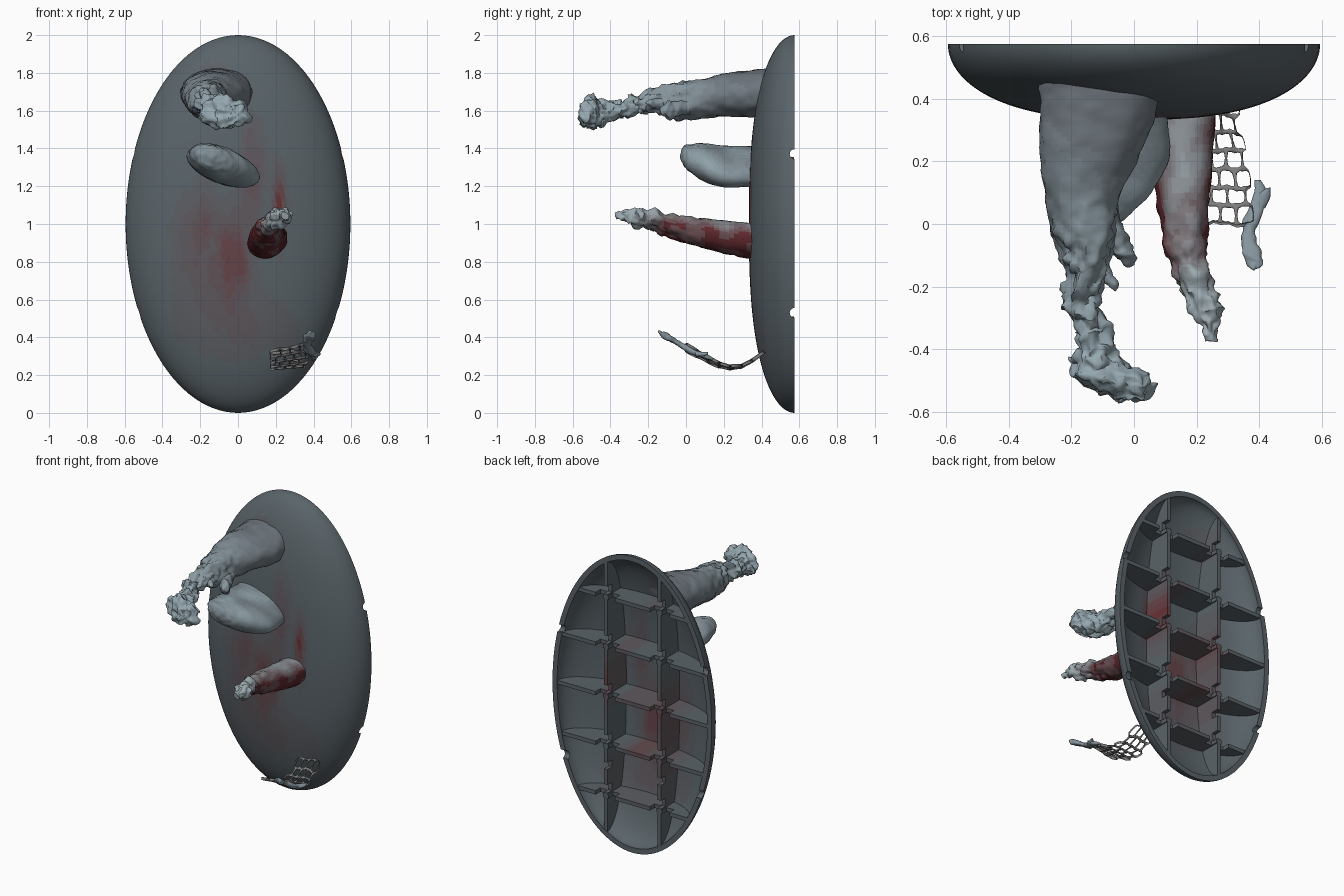
import bpy, bmesh, math, random
from mathutils import Vector, noise

if "Cube" in bpy.data.objects:
    bpy.data.objects.remove(bpy.data.objects["Cube"])

random.seed(4)
RX, RZ, BACK = 0.595, 1.0, 0.575


def clamp(v):
    return max(0.0, min(1.0, v))


def ramp(name, c0, c1, n=8):
    mats = []
    for i in range(n):
        t = i / (n - 1)
        m = bpy.data.materials.new(f"{name}_{i}")
        m.diffuse_color = [a + (b - a) * t for a, b in zip(c0, c1)] + [1]
        m.use_nodes = True
        m.node_tree.nodes["Principled BSDF"].inputs["Base Color"].default_value = m.diffuse_color
        mats.append(m)
    return mats


def paint(ob, mats, fn):
    for m in mats:
        ob.data.materials.append(m)
    for p in ob.data.polygons:
        p.material_index = round(clamp(fn(p.center)) * (len(mats) - 1))


def make(name, verts, faces, angle=40):
    me = bpy.data.meshes.new(name)
    me.from_pydata(verts, [], faces)
    bm = bmesh.new()
    bm.from_mesh(me)
    bmesh.ops.recalc_face_normals(bm, faces=bm.faces)
    bm.to_mesh(me)
    bm.free()
    ob = bpy.data.objects.new(name, me)
    bpy.context.collection.objects.link(ob)
    bpy.context.view_layer.objects.active = ob
    ob.select_set(True)
    bpy.ops.object.shade_smooth_by_angle(angle=math.radians(angle))
    ob.select_set(False)
    return ob


def tube(rings, n):
    # faces joining rings of n vertices, capped at both ends
    f = [(i * n + j, i * n + (j + 1) % n, (i + 1) * n + (j + 1) % n, (i + 1) * n + j)
         for i in range(rings - 1) for j in range(n)]
    return f + [tuple(range(n)), tuple(range((rings - 1) * n, rings * n))]


def dome(s, front):
    return BACK - (BACK - front) * math.sqrt(max(0, 1 - min(s, 1) ** 2.6))


def outer_y(x, z):
    return dome(math.hypot(x / RX, (z - 1) / RZ), 0.333)


def inner_y(x, z):
    return dome(math.hypot(x / (RX - .035), (z - 1) / (RZ - .035)), 0.363)


# Domed oval shell with a hollow back
N, K = 112, 34
ss = [max(0.005, math.sin(math.pi / 2 * i / K)) for i in range(K + 1)]
prof = [(RX * s, RZ * s, dome(s, .333)) for s in ss]
prof += [((RX - .035) * s, (RZ - .035) * s, dome(s, .363)) for s in reversed(ss)]
verts = [(a * math.cos(2 * math.pi * j / N), y, 1 + b * math.sin(2 * math.pi * j / N))
         for a, b, y in prof for j in range(N)]
shell = make("shell", verts, tube(len(prof), N))
blotches = [(-.02, .82, .09, .2, .9), (-.2, .9, .12, .25, .6), (.22, 1.1, .035, .2, .9),
            (.08, 1.3, .06, .25, .5), (0, .45, .3, .15, .3), (-.12, 1.75, .1, .12, .2)]


def stain(c):
    v = sum(w * math.exp(-((c.x - x) / a) ** 2 - ((c.z - z) / b) ** 2)
            for x, z, a, b, w in blotches)
    return v * (.85 + .6 * noise.noise(Vector((c.x * 14, 0, c.z * 4))))


skin = ramp("skin", (.10, .125, .14), (.14, .03, .035))
paint(shell, skin, stain)

# Notches in the rim on both sides
for z in (.53, 1.37):
    bpy.ops.mesh.primitive_cylinder_add(vertices=20, radius=.026, depth=1.6,
                                        location=(0, BACK, z), rotation=(0, math.pi / 2, 0))
    cut = bpy.context.object
    cut.name = "rim_notch_cutter"
    cut.hide_render = True
    cut.hide_set(True)
    mod = shell.modifiers.new("notch", "BOOLEAN")
    mod.operation, mod.object, mod.solver = "DIFFERENCE", cut, "EXACT"


# Stiffening ribs, notched next to every crossing
def rib(name, vertical, pos, notches):
    if vertical:
        half = (RZ - .02) * math.sqrt(1 - (pos / (RX - .02)) ** 2)
        mid = 1
    else:
        half = (RX - .02) * math.sqrt(1 - ((pos - 1) / (RZ - .02)) ** 2)
        mid = 0
    ts = [(mid + half * (i / 20 - 1), 0) for i in range(41)]
    for a, b in notches:
        if a > mid - half + .03 and b < mid + half - .03:
            ts = [t for t in ts if not a - .001 <= t[0] <= b + .001]
            ts += [(a - .0005, 0), (a, 1), (b, 1), (b + .0005, 0)]
    vs, th = [], .013
    for t, low in sorted(ts):
        x, z = (pos, t) if vertical else (t, pos)
        y0 = min(inner_y(x, z) - .008, BACK - .012)
        y1 = max(y0 + .004, BACK - .004 - .05 * low)
        for y, d in ((y0, -th), (y0, th), (y1, th), (y1, -th)):
            vs.append((x + d, y, z) if vertical else (x, y, z + d))
    ob = make(name, vs, tube(len(ts), 4), 20)
    paint(ob, skin, stain)


levels = [1 + i * .335 for i in range(-2, 3)]
for x in (-.2, .2):
    rib("upright_rib", True, x,
        [(z + .02, z + .075) for z in levels] + [(.51, .555)])
for z in levels:
    rib("cross_rib", False, z, [(-.275, -.22), (-.18, -.13), (.13, .18), (.22, .275)])


# Organic limbs: smooth lofts along y through (y, x, z, half width, half height)
def loft(name, secs, tilt, rough, mats, fn, n=40, sub=8):
    rows = []
    p = [secs[0]] + secs + [secs[-1]]
    for i in range(1, len(p) - 2):
        for k in range(sub):
            t = k / sub
            rows.append([.5 * (2 * b + (c - a) * t + (2 * a - 5 * b + 4 * c - d) * t * t
                               + (3 * b - a - 3 * c + d) * t ** 3)
                         for a, b, c, d in zip(*p[i - 1:i + 3])])
    rows.append(secs[-1])
    vs = []
    for y, xc, zc, rx, rz in rows:
        for j in range(n):
            a = 2 * math.pi * j / n
            u, w = rx * math.cos(a), rz * math.sin(a)
            d = Vector((u * math.cos(tilt) - w * math.sin(tilt), 0,
                        u * math.sin(tilt) + w * math.cos(tilt)))
            v = Vector((xc, y, zc)) + d
            amp = rough * (.25 + clamp((.12 - y) / .3))
            v += d.normalized() * amp * (noise.noise(v * 17) + .7 * noise.noise(v * 42))
            v.y += amp * .6 * noise.noise(v * 30 + Vector((5, 5, 5)))
            v.y = min(v.y, outer_y(v.x, v.z) + .015)
            vs.append(v)
    ob = make(name, vs, tube(len(rows), n), 60)
    paint(ob, mats, fn)


pale = ramp("pale", (.15, .175, .2), (.30, .39, .43))
gore = ramp("gore", (.11, .02, .025), (.33, .40, .43))


def toward_tip(c):
    return (.35 - c.y) / .8 + .25 * noise.noise(c * 7)


# Upper arm-like limb with a knobbed end and torn spurs
loft("upper_limb", [
    (.45, -.11, 1.70, .19, .125), (.35, -.115, 1.69, .185, .125), (.23, -.14, 1.685, .16, .115),
    (.07, -.165, 1.66, .115, .105), (-.05, -.155, 1.65, .095, .095), (-.15, -.155, 1.655, .06, .065),
    (-.27, -.165, 1.625, .065, .05), (-.36, -.13, 1.60, .05, .042), (-.44, -.115, 1.585, .085, .06),
    (-.49, -.075, 1.585, .12, .085), (-.54, -.03, 1.58, .075, .07), (-.57, -.015, 1.58, .012, .012)],
    0, .026, pale, toward_tip, n=48)
loft("upper_limb_spur", [
    (.02, -.09, 1.62, .04, .04), (-.05, -.06, 1.61, .04, .04), (-.1, -.025, 1.60, .03, .035),
    (-.135, -.01, 1.59, .008, .008)], 0, .02, pale, toward_tip, n=20)
loft("upper_limb_small_spur", [
    (-.12, -.11, 1.64, .03, .03), (-.18, -.08, 1.64, .025, .02), (-.215, -.06, 1.64, .006, .006)],
    0, .012, pale, toward_tip, n=16)

# Smooth rounded lump
loft("rounded_lump", [
    (.42, -.08, 1.305, .195, .085), (.30, -.08, 1.305, .2, .09), (.2, -.08, 1.305, .2, .092),
    (.1, -.105, 1.325, .165, .09), (.03, -.13, 1.345, .12, .07), (-.01, -.14, 1.36, .075, .05),
    (-.03, -.14, 1.365, .01, .01)], math.radians(-20), .012, pale,
    lambda c: .6 + .6 * noise.noise(c * 8))

# Bloody spike
loft("spike", [
    (.42, .15, .91, .115, .09), (.3, .155, .915, .105, .09), (.1, .155, .95, .09, .078),
    (-.05, .165, .98, .068, .066), (-.15, .18, 1.01, .056, .05), (-.25, .215, 1.03, .056, .042),
    (-.32, .24, 1.048, .034, .037), (-.37, .25, 1.05, .008, .01)], math.radians(25), .02, gore,
    lambda c: clamp((-.1 - c.y) / .18) + clamp((c.z - .99 + c.y * .15) / .06) * .7
    + .3 * noise.noise(c * 12))


# Sagging net of irregular cells at the bottom
def sag(y):
    pts = [(-.2, .45), (-.15, .43), (-.05, .375), (.1, .29), (.2, .242), (.27, .235), (.35, .275), (.45, .35)]
    for (a, za), (b, zb) in zip(pts, pts[1:]):
        if y <= b:
            return za + (zb - za) * (y - a) / (b - a)
    return pts[-1][1]


cols, rows = 9, 7
grid = []
for j in range(rows + 1):
    for i in range(cols):
        u = i / (cols - 1)
        v = (j + (.17 if (i + j) % 2 else -.17)) / rows
        y = .0 + .41 * v + random.uniform(-.008, .008)
        left, right = .17, .385 - .06 * v * v
        x = left + (right - left) * u + random.uniform(-.006, .006)
        grid.append((x, y, sag(y) + .04 * (u - .5) * (1 - v)))
cells = []
for j in range(rows):
    for c in range(j % 2, cols - 2, 2):
        a, b = j * cols + c, (j + 1) * cols + c
        cells.append((a, a + 1, a + 2, b + 2, b + 1, b))
net = make("net", grid, cells, 60)
paint(net, ramp("net_grey", (.2, .2, .2), (.24, .25, .25), 2), lambda c: .5)
wire = net.modifiers.new("strands", "WIREFRAME")
wire.thickness, wire.use_even_offset = .017, False
sub = net.modifiers.new("round", "SUBSURF")
sub.levels = sub.render_levels = 1

# Ragged strand ending the net
loft("net_strand", [
    (.14, .395, .285, .012, .012), (.09, .405, .305, .022, .013), (.03, .38, .325, .024, .015),
    (-.03, .362, .36, .024, .017), (-.09, .375, .40, .028, .017), (-.125, .39, .418, .028, .018),
    (-.15, .385, .43, .008, .01)], 0, .014, pale, lambda c: .6, n=20)
loft("net_spur", [
    (.05, .40, .31, .02, .012), (.09, .415, .31, .02, .012), (.115, .43, .315, .006, .006)],
    0, .008, pale, lambda c: .6, n=14)
